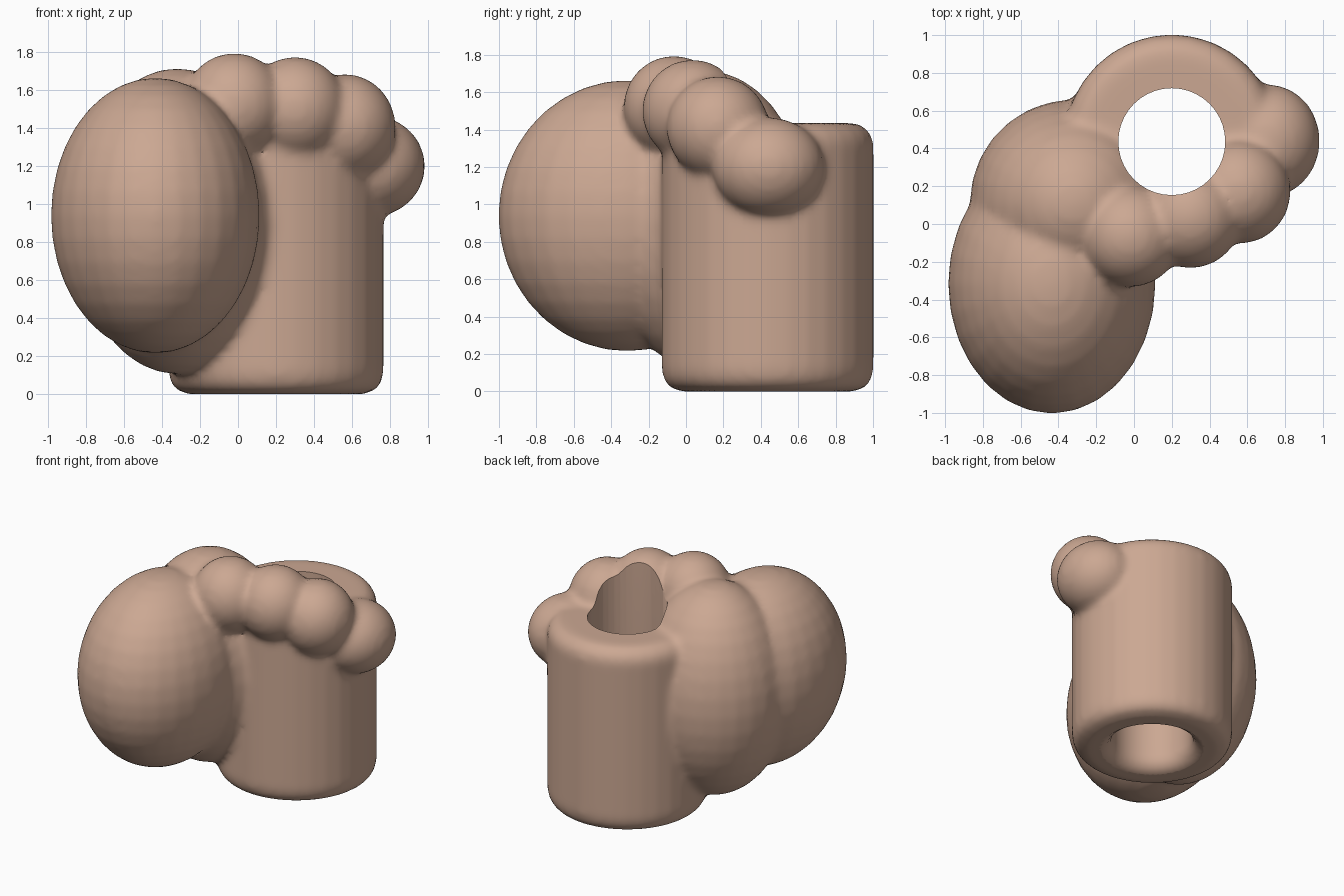
import bpy, bmesh, math
from mathutils import Matrix, Vector

if "Cube" in bpy.data.objects:
    bpy.data.objects.remove(bpy.data.objects["Cube"])

clay = bpy.data.materials.new("warm clay")
clay.diffuse_color = (0.60, 0.39, 0.29, 1)
clay.use_nodes = True
clay.node_tree.nodes["Principled BSDF"].inputs["Base Color"].default_value = clay.diffuse_color

AXIS_X, AXIS_Y = 0.2, 0.436


def add_ellipsoid(bm, centre, radii):
    m = Matrix.Translation(centre) @ Matrix.Diagonal((*radii, 1))
    bmesh.ops.create_uvsphere(bm, u_segments=28, v_segments=18, radius=1, matrix=m)


def add_turned(bm, profile, steps):
    """Closed solid turned about the cup axis from (radius, height) points."""
    rings = []
    for r, z in profile:
        rings.append([bm.verts.new((AXIS_X + r * math.cos(2 * math.pi * i / steps),
                                    AXIS_Y + r * math.sin(2 * math.pi * i / steps), z))
                      for i in range(steps)])
    for a, b in zip(rings, rings[1:]):
        for i in range(steps):
            j = (i + 1) % steps
            bm.faces.new((a[i], a[j], b[j], b[i]))
    bm.faces.new(rings[0][::-1])
    bm.faces.new(rings[-1])


def make_object(name, bm):
    bmesh.ops.recalc_face_normals(bm, faces=bm.faces)
    mesh = bpy.data.meshes.new(name)
    bm.to_mesh(mesh)
    bm.free()
    mesh.materials.append(clay)
    obj = bpy.data.objects.new(name, mesh)
    bpy.context.collection.objects.link(obj)
    return obj


# Cup, palm and knuckles gathered for one blended skin
bm = bmesh.new()
add_turned(bm, [(0.46, 0), (0.52, 0.02), (0.555, 0.06), (0.567, 0.12),
                (0.567, 1.33), (0.55, 1.38), (0.51, 1.42), (0.46, 1.435)], 32)
lobes = [
    ((-0.435, -0.315, 0.94), (0.55, 0.69, 0.725)),  # large front lobe
    ((-0.32, 0.11, 0.91), (0.55, 0.55, 0.805)),     # rear lobe
    ((-0.02, -0.065, 1.52), (0.27, 0.27, 0.275)),   # knuckles
    ((0.30, 0.035, 1.50), (0.27, 0.27, 0.275)),
    ((0.56, 0.17, 1.41), (0.27, 0.275, 0.275)),
    ((0.71, 0.44, 1.20), (0.275, 0.30, 0.265)),
]
for centre, radii in lobes:
    add_ellipsoid(bm, centre, radii)
body = make_object("lobed_cup", bm)

# Bore through the cup, flared at the bottom
bm = bmesh.new()
add_turned(bm, [(0.40, -0.1), (0.36, -0.002), (0.315, 0.03), (0.29, 0.07),
                (0.283, 0.12), (0.283, 2.0)], 40)
bore = make_object("bore_cutter", bm)
bore.hide_render = True
bore.hide_set(True)

# Fuse, soften the joins, then drill
remesh = body.modifiers.new("fuse", 'REMESH')
remesh.mode = 'VOXEL'
remesh.voxel_size = 0.025
soften = body.modifiers.new("soften", 'SMOOTH')
soften.factor = 0.5
soften.iterations = 8
cut = body.modifiers.new("bore", 'BOOLEAN')
cut.operation = 'DIFFERENCE'
cut.solver = 'EXACT'
cut.object = bore

bpy.ops.object.select_all(action='DESELECT')
body.select_set(True)
bpy.context.view_layer.objects.active = body
bpy.ops.object.convert(target='MESH')
bpy.ops.object.shade_smooth_by_angle(angle=math.radians(40))
bpy.data.objects.remove(bore)
